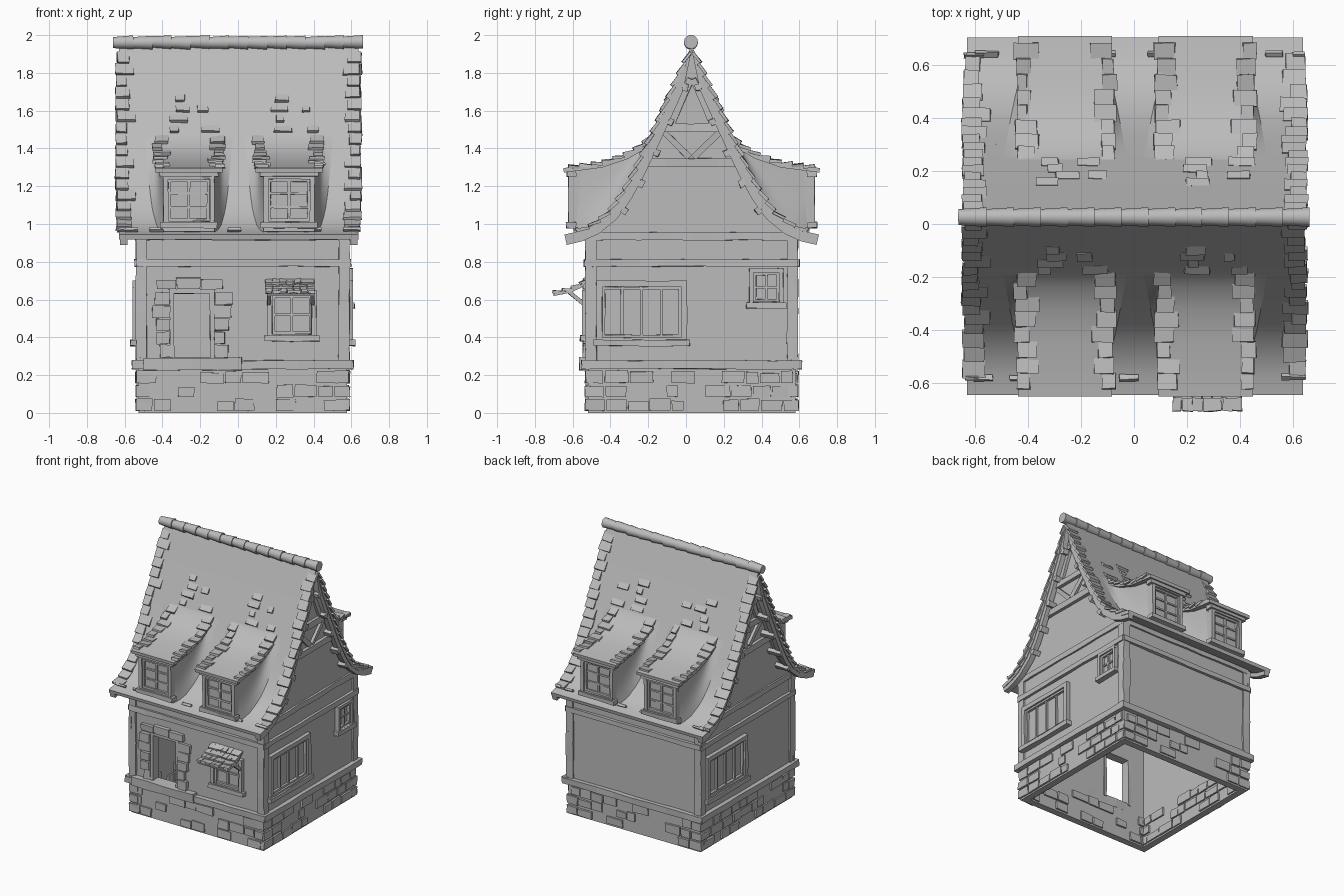
import bpy, bmesh, math, random
from mathutils import Vector, Matrix

random.seed(4)
R = random.uniform
if "Cube" in bpy.data.objects:
    bpy.data.objects.remove(bpy.data.objects["Cube"])

GREY = (0.5, 0.5, 0.5, 1)
mat = bpy.data.materials.new("plain_grey")
mat.use_nodes = True
mat.diffuse_color = GREY
mat.node_tree.nodes["Principled BSDF"].inputs["Base Color"].default_value = GREY


def finish(name, bm, smooth=False):
    bmesh.ops.recalc_face_normals(bm, faces=bm.faces)
    me = bpy.data.meshes.new(name)
    bm.to_mesh(me)
    bm.free()
    me.materials.append(mat)
    if smooth:
        me.shade_smooth()
        me.set_sharp_from_angle(angle=math.radians(35))
    bpy.context.collection.objects.link(bpy.data.objects.new(name, me))


# Slightly wobbly bar from a to b, w wide and h deep along "out"
def beam(bm, a, b, w, h, out, j=0.004):
    a, b = Vector(a), Vector(b)
    d = b - a
    side = d.cross(Vector(out)).normalized()
    up = side.cross(d).normalized()
    n = max(1, round(d.length / 0.14))
    rings = []
    for i in range(n + 1):
        c = a.lerp(b, i / n)
        rings.append([bm.verts.new(c + side * w / 2 * p + up * h / 2 * q
                                   + Vector((R(-j, j), R(-j, j), R(-j, j))))
                      for p, q in ((-1, -1), (1, -1), (1, 1), (-1, 1))])
    for r, s in zip(rings, rings[1:]):
        for k in range(4):
            bm.faces.new((r[k], r[k - 1], s[k - 1], s[k]))
    bm.faces.new(rings[0])
    bm.faces.new(rings[-1])


# Position on a wall: u along it, height z, o outwards from its face
def on_wall(side, u, z, o):
    return Vector({"front": (u, -0.52 - o, z), "back": (u, 0.58 + o, z),
                   "right": (0.578 + o, u, z), "left": (-0.528 - o, u, z)}[side])


def wbox(bm, side, u0, u1, z0, z1, o0, o1, j=0.003):
    u, z, o = (u0 + u1) / 2, (z0 + z1) / 2, (o0 + o1) / 2
    out = on_wall(side, u, z, 1) - on_wall(side, u, z, 0)
    if u1 - u0 > z1 - z0:
        beam(bm, on_wall(side, u0, z, o), on_wall(side, u1, z, o), z1 - z0, o1 - o0, out, j)
    else:
        beam(bm, on_wall(side, u, z0, o), on_wall(side, u, z1, o), u1 - u0, o1 - o0, out, j)


SPAN = {"front": (-0.528, 0.578), "back": (-0.528, 0.578),
        "right": (-0.52, 0.58), "left": (-0.52, 0.58)}

# Walls, with a door opening at the front
bm = bmesh.new()
for s, (u0, u1) in SPAN.items():
    if s == "front":
        wbox(bm, s, u0, -0.345, 0, 0.94, -0.05, 0, 0)
        wbox(bm, s, -0.14, u1, 0, 0.94, -0.05, 0, 0)
        wbox(bm, s, -0.345, -0.14, 0.64, 0.94, -0.05, 0, 0)
        wbox(bm, s, -0.345, -0.14, 0, 0.28, -0.05, 0, 0)
    else:
        wbox(bm, s, u0, u1, 0, 0.94, -0.05, 0, 0)
finish("walls", bm)

# Foundation stones standing proud of both faces of the wall
bm = bmesh.new()
for s, (u0, u1) in SPAN.items():
    for row in range(3):
        z = 0.012 + row * 0.073
        u = u0 - 0.012
        while u < u1 - 0.03:
            e = min(u + R(0.07, 0.15), u1 + 0.012)
            if R(0, 1) < 0.62 or u < u0 or e > u1:
                wbox(bm, s, u, e - 0.008, z, z + R(0.05, 0.068), -0.062, R(0.008, 0.016))
            u = e
finish("foundation_stones", bm)

# Timber frame
bm = bmesh.new()
for s, (u0, u1) in SPAN.items():
    wbox(bm, s, u0 - 0.03, u1 + 0.03, 0.232, 0.278, -0.01, 0.033)
    wbox(bm, s, u0 - 0.01, u1 + 0.01, 0.775, 0.812, -0.01, 0.02)
    wbox(bm, s, u0, u1, 0.915, 0.955, -0.02, 0.014)
    wbox(bm, s, u0 - 0.012, u0 + 0.045, 0.27, 0.94, -0.01, 0.013)
    wbox(bm, s, u1 - 0.045, u1 + 0.012, 0.27, 0.94, -0.01, 0.013)
finish("timber_frame", bm)

# Doorway
bm = bmesh.new()
wbox(bm, "front", -0.5, 0.02, 0.225, 0.292, -0.05, 0.045)
for i in range(5):
    z = 0.295 + i * 0.07
    wbox(bm, "front", -0.375 - R(0.02, 0.085), -0.36, z, z + 0.064, -0.01, R(0.015, 0.03))
    wbox(bm, "front", -0.125, -0.11 + R(0.02, 0.085), z, z + 0.064, -0.01, R(0.015, 0.03))
for a, b in ((-0.43, -0.33), (-0.325, -0.2), (-0.195, -0.08)):
    wbox(bm, "front", a, b, 0.655, R(0.7, 0.72), -0.01, 0.027)
finish("door_stones", bm)
bm = bmesh.new()
for a, b, c, d in ((-0.362, -0.338, 0.28, 0.655), (-0.148, -0.124, 0.28, 0.655), (-0.36, -0.126, 0.632, 0.656)):
    wbox(bm, "front", a, b, c, d, -0.055, 0.012, 0.002)
finish("door_frame", bm)


# Windows: frame, thin inner frame and glazing bars
def window(name, side, u0, u1, z0, z1, cols, rows, o=0.0, f=0.032):
    bm = bmesh.new()
    for k, (w, d) in enumerate(((f, 0.03), (0.014, 0.018))):
        a, b, c, e = (v + q * k * f for v, q in ((u0, 1), (u1, -1), (z0, 1), (z1, -1)))
        for box in ((a, a + w, c, e), (b - w, b, c, e), (a, b, c, c + w), (a, b, e - w, e)):
            wbox(bm, side, *box, o - 0.01, o + d, 0.002)
    for i in range(1, cols):
        u = u0 + f + (u1 - u0 - 2 * f) * i / cols
        wbox(bm, side, u - 0.007, u + 0.007, z0 + f, z1 - f, o - 0.005, o + 0.014, 0.001)
    for i in range(1, rows):
        z = z0 + f + (z1 - z0 - 2 * f) * i / rows
        wbox(bm, side, u0 + f, u1 - f, z - 0.006, z + 0.006, o - 0.005, o + 0.011, 0.001)
    wbox(bm, side, u0 - 0.015, u1 + 0.015, z0 - 0.012, z0 + 0.02, o - 0.01, o + 0.042)
    finish(name, bm)


window("right_large_window", "right", -0.475, 0.005, 0.367, 0.7, 4, 1)
window("left_large_window", "left", 0.055, 0.535, 0.367, 0.7, 4, 1)
window("right_small_window", "right", 0.335, 0.515, 0.565, 0.765, 2, 2, f=0.022)
window("front_window", "front", 0.155, 0.415, 0.39, 0.65, 2, 2, f=0.026)

# Roof profiles: distance from the ridge line, height
MAIN = [(0, 1.95), (0.1, 1.735), (0.19, 1.535), (0.255, 1.395), (0.312, 1.275),
        (0.375, 1.16), (0.44, 1.07), (0.525, 1.0), (0.6, 0.967), (0.675, 0.95)]
DORMER = [(0.17, 1.56), (0.215, 1.475), (0.27, 1.416), (0.35, 1.37), (0.48, 1.326), (0.68, 1.3)]
MID = 0.03


def offset(prof, t):
    res = []
    for i, p in enumerate(prof):
        d = (Vector(prof[min(i + 1, len(prof) - 1)]) - Vector(prof[max(i - 1, 0)])).normalized()
        res.append((max(0, p[0] + d.y * t), p[1] - d.x * t))
    return res


def slab(bm, prof, x0, x1, t0, t1, sgn, mid=MID):
    loop = offset(prof, t0) + offset(prof, t1)[::-1]
    ends = [[bm.verts.new((x, mid + sgn * d, z)) for d, z in loop] for x in (x0, x1)]
    n = len(loop)
    for k in range(n):
        bm.faces.new((ends[0][k - 1], ends[0][k], ends[1][k], ends[1][k - 1]))
    for e in ends:
        for k in range(n // 2 - 1):
            bm.faces.new((e[k], e[k + 1], e[n - 2 - k], e[n - 1 - k]))


def sample(prof, s):
    for a, b in zip(prof, prof[1:]):
        a, b = Vector(a), Vector(b)
        if s <= (b - a).length:
            break
        s -= (b - a).length
    t = (b - a).normalized()
    return a + t * min(s, (b - a).length), t


def length(prof):
    return sum((Vector(b) - Vector(a)).length for a, b in zip(prof, prof[1:]))


# One roof tile lying on a profile from s to s + size
def tile(bm, prof, s, size, x0, x1, sgn, mid=MID, th=0.016):
    p, q = sample(prof, s)[0], sample(prof, s + size)[0]
    t = (q - p).normalized()
    n = Vector((-t.y, t.x))
    p, q = p - n * 0.012, q + n * 0.003
    a, b = ((Vector(((x0 + x1) / 2, mid + sgn * v.x, v.y))) for v in (p, q))
    beam(bm, a, b, x1 - x0, th, (0, sgn * n.x, n.y), 0.003)


# Main roof, edge boards, verge tiles and loose tile patches
roof, boards, tiles = bmesh.new(), bmesh.new(), bmesh.new()
for sgn in (-1, 1):
    slab(roof, MAIN, -0.63, 0.637, 0.006, 0.032, sgn)
    for x0, x1 in ((-0.625, -0.585), (0.592, 0.632)):
        slab(boards, MAIN, x0, x1, 0.03, 0.062, sgn)
    step = (length(MAIN) - 0.04) / 18
    for i in range(18):
        s = 0.04 + i * step
        tile(tiles, MAIN, s, step, -0.643 + R(-.008, .006), -0.56 + R(-.03, .02), sgn)
        tile(tiles, MAIN, s, step, 0.57 + R(-.02, .03), 0.648 + R(-.006, .008), sgn)
    for c in (-0.26, 0.27):
        for i in range(4):
            s = 0.29 + i * 0.06
            for k in range(1 + i % 2):
                x = c + R(-0.11, -0.03) + k * 0.13
                tile(tiles, MAIN, s, 0.04, x, x + R(0.04, 0.11), sgn)
    x = -0.6
    while x < 0.5:
        tile(tiles, MAIN, length(MAIN) - 0.06, 0.064, x, x + R(0.06, 0.1), sgn)
        x += R(0.12, 0.25)
finish("main_roof", roof, True)
finish("edge_boards", boards, True)


# Dormers, two on each slope
def height(prof, d):
    for a, b in zip(prof, prof[1:]):
        if d <= b[0]:
            break
    return a[1] + (b[1] - a[1]) * (d - a[0]) / (b[0] - a[0])


droof, body = bmesh.new(), bmesh.new()
for side, sgn in (("front", -1), ("back", 1)):
    for c in (-0.26, 0.27):
        slab(droof, DORMER, c - 0.178, c + 0.178, 0.004, 0.028, sgn)
        for i in range(8):
            s = 0.1 + i * 0.06
            if s + 0.06 < length(DORMER) + 0.03:
                tile(tiles, DORMER, s, 0.06, c - 0.185 + R(-.012, .008), c - 0.115 + R(-.03, .02), sgn)
                tile(tiles, DORMER, s, 0.06, c + 0.115 + R(-.02, .03), c + 0.185 + R(-.008, .012), sgn)
        wbox(body, side, c - 0.135, c + 0.135, 0.96, 1.29, 0.04, 0.075, 0)
        # Cheeks flaring out into the main roof
        for m in (-1, 1):
            grid = []
            for i in range(9):
                d = 0.22 + i * 0.05
                k = 1 - i / 8
                top, low = height(DORMER, d) - 0.012, height(MAIN, d) - 0.01
                grid.append([body.verts.new((c + m * (0.132 + 0.04 * k + 0.06 * k ** 0.5 * (v / 5) ** 3),
                                             MID + sgn * d, top + (low - top) * v / 5)) for v in range(6)])
            for g, h in zip(grid, grid[1:]):
                for v in range(5):
                    body.faces.new((g[v], g[v + 1], h[v + 1], h[v]))
        name = side + ("_right" if c < 0 else "_left") + "_dormer_window"
        window(name, side, c - 0.135, c + 0.135, 0.99, 1.262, 2, 3, o=0.072, f=0.025)
        wbox(body, side, c - 0.155, c + 0.155, 1.25, 1.283, 0.06, 0.112)
finish("dormer_roofs", droof, True)
finish("dormer_bodies", body, True)
finish("roof_tiles", tiles)

# Ridge tiles
bm = bmesh.new()
n = 13
for i in range(n):
    m = Matrix.Translation((-0.608 + 1.216 * i / (n - 1), MID - 0.004, 1.962 + R(-.002, .002)))
    bmesh.ops.create_cone(bm, cap_ends=True, segments=14, radius1=0.03, radius2=0.037, depth=0.108,
                          matrix=m @ Matrix.Rotation(math.pi / 2 + R(-.02, .02), 4, "Y"))
finish("ridge_tiles", bm, True)

# Gable walls with their timbers and purlin ends
gable, timber = bmesh.new(), bmesh.new()
half = [p for p in offset(MAIN, 0.02) if p[0] < 0.54] + [(0.545, 0.92)]
outline = half + [(-d, z) for d, z in half[:0:-1]]
for sgn, side, face in ((1, "right", 0.578), (-1, "left", -0.528)):
    f = gable.faces.new([gable.verts.new((face, MID + d, z)) for d, z in outline])
    ext = bmesh.ops.extrude_face_region(gable, geom=[f])["geom"]
    bmesh.ops.translate(gable, vec=(-0.04 * sgn, 0, 0),
                        verts=[v for v in ext if isinstance(v, bmesh.types.BMVert)])
    for z, w in ((1.325, 0.27), (1.51, 0.17)):
        wbox(timber, side, MID - w, MID + w, z - 0.022, z + 0.022, -0.01, 0.025)
    for m in (-1, 1):
        for a, b in (((0.15, 1.49), (0.01, 1.35)), ((0.115, 1.52), (0.005, 1.77))):
            p, q = (on_wall(side, MID + m * v[0], v[1], 0.006) for v in (a, b))
            beam(timber, p, q, 0.034, 0.028, (sgn, 0, 0))
        for s in (0.2, 0.4, 0.58, 0.76, 0.93):
            p, t = sample(offset(MAIN, 0.07), s)
            beam(timber, (face - 0.02 * sgn, MID + m * p.x, p.y),
                 ((0.638 if sgn > 0 else -0.632), MID + m * p.x, p.y), 0.036, 0.03, (0, -m * t.y, t.x))
finish("gable_walls", gable)
finish("gable_timbers", timber)

# Tiled awning over the front window
AWNING = [(0, 0.715), (0.05, 0.677), (0.1, 0.655), (0.185, 0.638)]
bm = bmesh.new()
slab(bm, AWNING, 0.155, 0.405, 0.008, 0.02, -1, -0.52)
for r in range(4):
    for k in range(7):
        x = 0.145 + k * 0.0375 + R(-.003, .003)
        tile(bm, AWNING, r * 0.05, 0.054, x, x + 0.035, -1, -0.52, 0.014)
for u in (0.165, 0.395):
    beam(bm, on_wall("front", u, 0.56, 0), on_wall("front", u, 0.64, 0.1), 0.02, 0.02, (1, 0, 0), 0.002)
finish("window_awning", bm)
